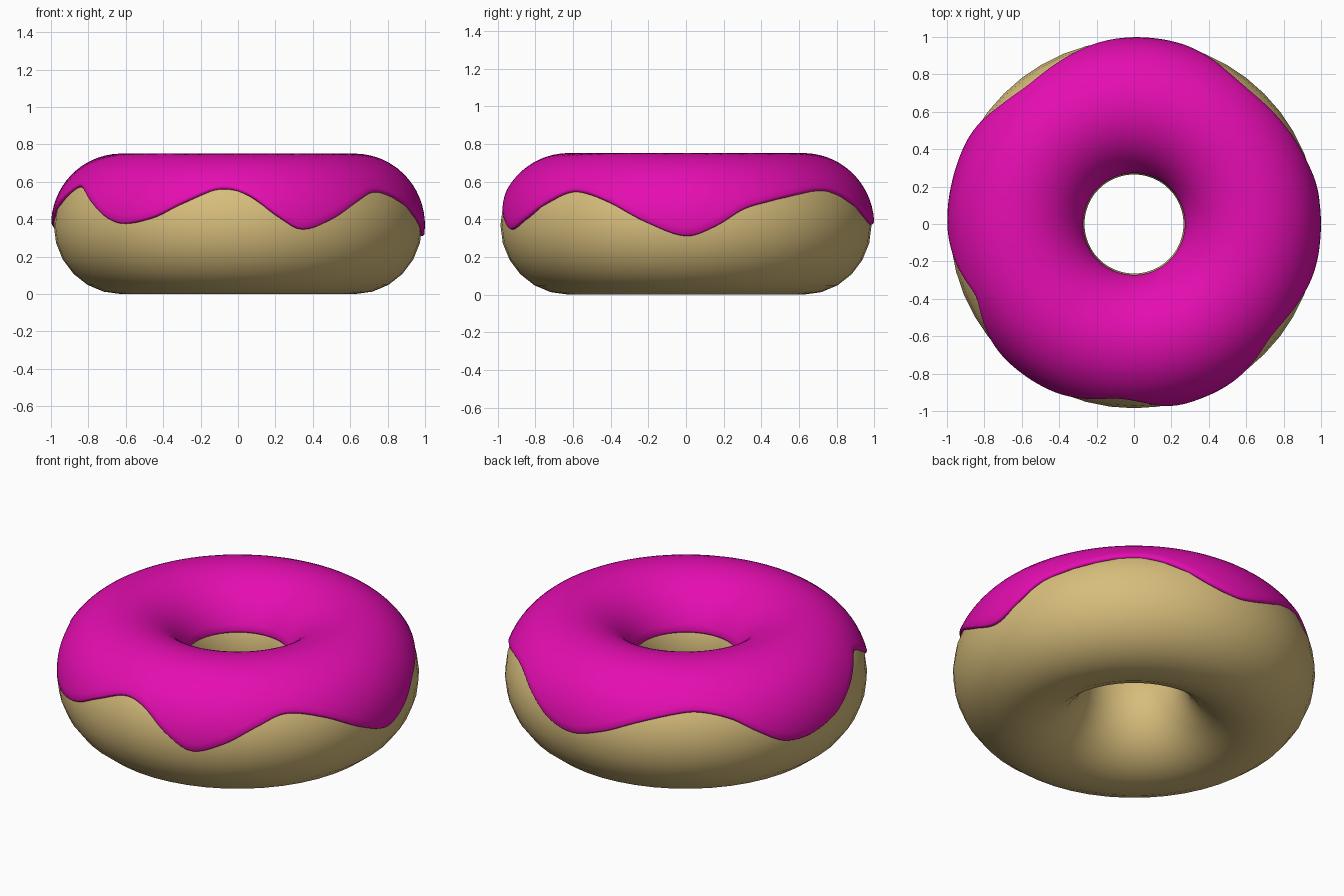
import bpy, math

if "Cube" in bpy.data.objects:
    bpy.data.objects.remove(bpy.data.objects["Cube"])

R, A, H = 0.625, 0.36, 0.368      # ring radius, section half width, half height


def material(name, col):
    m = bpy.data.materials.new(name)
    m.diffuse_color = (*col, 1)
    m.use_nodes = True
    m.node_tree.nodes["Principled BSDF"].inputs["Base Color"].default_value = m.diffuse_color
    return m


def sweep(name, section, segs, mat):
    """Revolve a closed section (function of azimuth -> [(r, z)]) about z."""
    verts, faces = [], []
    n = 0
    for i in range(segs):
        phi = 2 * math.pi * i / segs
        pts = section(phi)
        n = len(pts)
        verts += [(r * math.cos(phi), r * math.sin(phi), z) for r, z in pts]
    for i in range(segs):
        k = (i + 1) % segs
        for j in range(n):
            l = (j + 1) % n
            faces.append((i * n + j, k * n + j, k * n + l, i * n + l))
    me = bpy.data.meshes.new(name)
    me.from_pydata(verts, [], faces)
    me.materials.append(mat)
    me.validate()
    me.shade_smooth()
    ob = bpy.data.objects.new(name, me)
    bpy.context.collection.objects.link(ob)
    return ob


def ring_point(t, off=0.0):
    return (R + (A + off) * math.cos(t), H + (H + off) * math.sin(t))


# Dough ring
def dough_section(phi):
    return [ring_point(2 * math.pi * j / 24) for j in range(24)]


sweep("dough", dough_section, 48, material("tan dough", (0.68, 0.51, 0.20)))

# Wavy lower edge of the icing: azimuth in degrees, height
EDGE = [(0, .31), (9, .36), (18, .45), (25, .485), (35, .52), (48, .55),
        (57, .535), (67, .47), (76, .40), (86, .37), (97, .42), (109, .50),
        (120, .55), (129, .565), (140, .52), (148, .44), (157, .355),
        (165, .335), (173, .355), (181, .395), (190, .47), (203, .57),
        (208, .56), (216, .49), (225, .405), (232, .375), (243, .41),
        (253, .49), (264, .56), (273, .53), (282, .42), (290, .345),
        (300, .395), (311, .49), (321, .545), (334, .495), (348, .38)]


def edge_height(phi):
    """Smooth periodic curve through the edge points."""
    d = math.degrees(phi) % 360
    n = len(EDGE)
    i = max(k for k in range(n) if EDGE[k][0] <= d + 1e-9)

    def pt(k):
        return EDGE[k % n][0] + 360 * (k // n), EDGE[k % n][1]
    (xa, ya), (x0, y0), (x1, y1), (xb, yb) = (pt(k) for k in range(i - 1, i + 3))
    w = x1 - x0
    t = (d - x0) / w
    m0, m1 = (y1 - ya) / (x1 - xa) * w, (yb - y0) / (xb - x0) * w
    return ((2 * t**3 - 3 * t**2 + 1) * y0 + (t**3 - 2 * t**2 + t) * m0
            + (3 * t**2 - 2 * t**3) * y1 + (t**3 - t**2) * m1)


# Icing shell with rounded lips that sink into the dough
LIP = [(0.0, -0.008), (0.002, 0.004), (0.012, 0.010), (0.03, 0.0145)]


def icing_section(phi):
    t0 = math.asin((edge_height(phi) - H) / H)
    t1 = math.pi - 0.31
    pts = [ring_point(t0 + a, o) for a, o in LIP]
    n = 28
    for j in range(1, n):
        t = t0 + 0.03 + (t1 - t0 - 0.06) * j / n
        pts.append(ring_point(t, 0.0145))
    pts += [ring_point(t1 - a, o) for a, o in reversed(LIP)]
    # hidden underside
    pts += [ring_point(t1 + (t0 - t1) * j / 12, -0.012) for j in range(1, 12)]
    return pts


sweep("icing", icing_section, 192, material("magenta icing", (0.78, 0.004, 0.44)))
